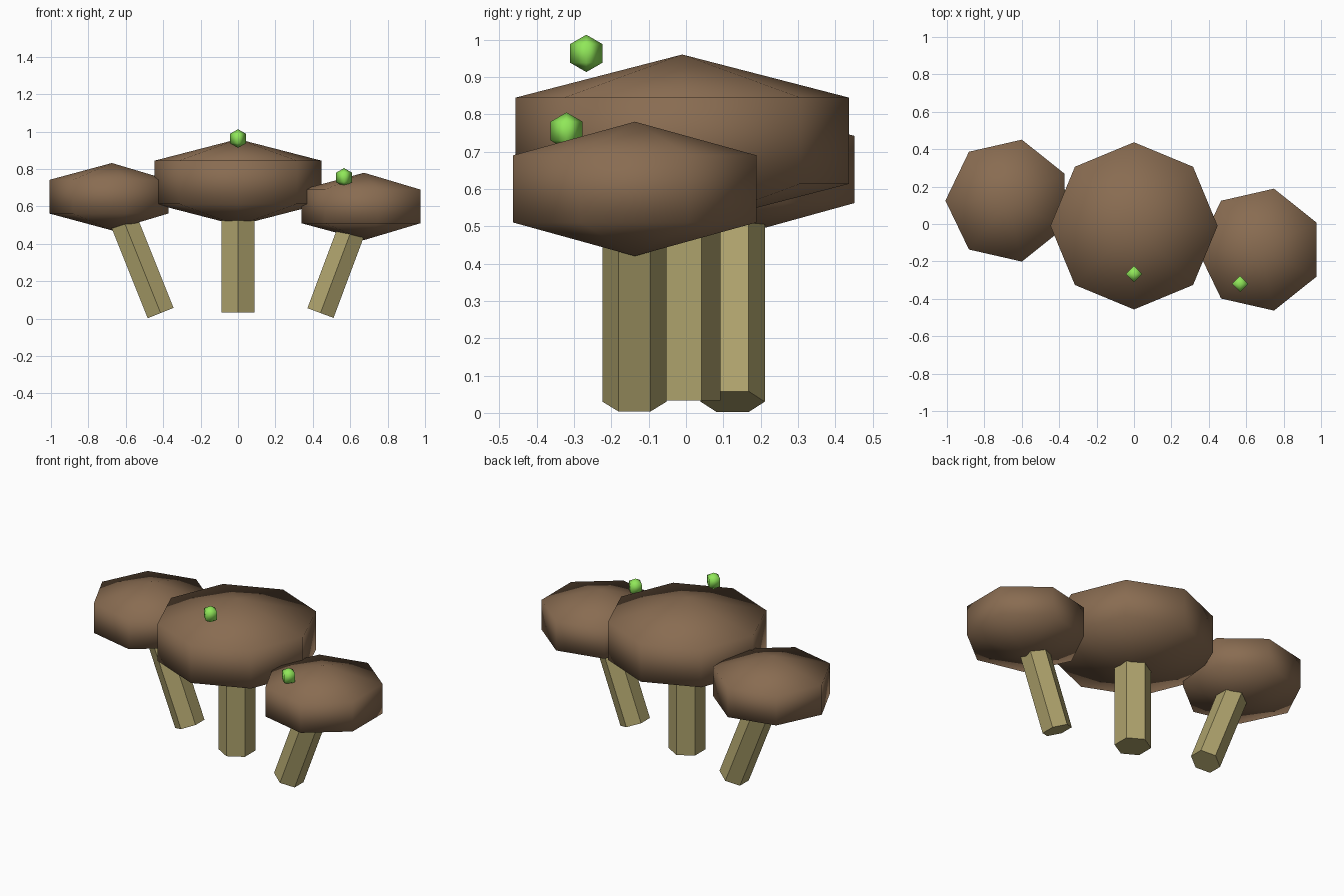
import bpy
from math import radians, sin, cos
from mathutils import Vector

if "Cube" in bpy.data.objects:
    bpy.data.objects.remove(bpy.data.objects["Cube"])


def material(name, rgb):
    m = bpy.data.materials.new(name)
    m.diffuse_color = (*rgb, 1)
    m.use_nodes = True
    m.node_tree.nodes["Principled BSDF"].inputs["Base Color"].default_value = m.diffuse_color
    return m


BROWN = material("cap_brown", (0.25, 0.15, 0.083))
TAN = material("stem_tan", (0.42, 0.36, 0.15))
GREEN = material("spot_green", (0.28, 0.80, 0.10))


def ball(name, loc, radius, height, segments, mat):
    """Squashed three-ring sphere, smooth shaded."""
    bpy.ops.mesh.primitive_uv_sphere_add(segments=segments, ring_count=3, radius=1)
    o = bpy.context.object
    o.name = name
    # put a vertex of the ring on the +y side
    for v in o.data.vertices:
        v.co = (v.co.y, v.co.x, v.co.z)
    o.data.flip_normals()
    o.location, o.scale = loc, (radius, radius, height)
    bpy.ops.object.transform_apply(location=False, rotation=False, scale=True)
    bpy.ops.object.shade_smooth()
    # align the first ring vertex to +y
    ring = [v.co for v in o.data.vertices if abs(v.co.z) < 0.9 * height]
    if min((c - Vector((0, 0.866 * radius, c.z))).length for c in ring) > 0.01 * radius:
        o.rotation_euler.z = radians(180)
    o.data.materials.append(mat)


def stem(name, base, radius, length, tilt):
    """Six-sided stalk rising from the base centre, tilted in the xz plane."""
    a = radians(tilt)
    centre = Vector(base) + Vector((sin(a), 0, cos(a))) * length / 2
    bpy.ops.mesh.primitive_cylinder_add(vertices=6, radius=radius, depth=length,
                                        location=centre, rotation=(0, a, 0))
    o = bpy.context.object
    o.name = name
    o.data.materials.append(TAN)


# Caps
ball("centre_cap", (0, -0.01, 0.729), 0.516, 0.231, 8, BROWN)
ball("left_cap", (-0.674, 0.125, 0.652), 0.386, 0.18, 7, BROWN)
ball("right_cap", (0.674, -0.137, 0.60), 0.386, 0.18, 7, BROWN)

# Stems
stem("centre_stem", (0, -0.01, 0.033), 0.103, 0.62, 0)
stem("left_stem", (-0.414, 0.125, 0.03), 0.086, 0.60, -21.8)
stem("right_stem", (0.441, -0.138, 0.03), 0.086, 0.55, 20.5)

# Spots
ball("centre_spot", (0, -0.267, 0.963), 0.05, 0.05, 4, GREEN)
ball("right_spot", (0.567, -0.32, 0.755), 0.05, 0.05, 4, GREEN)
